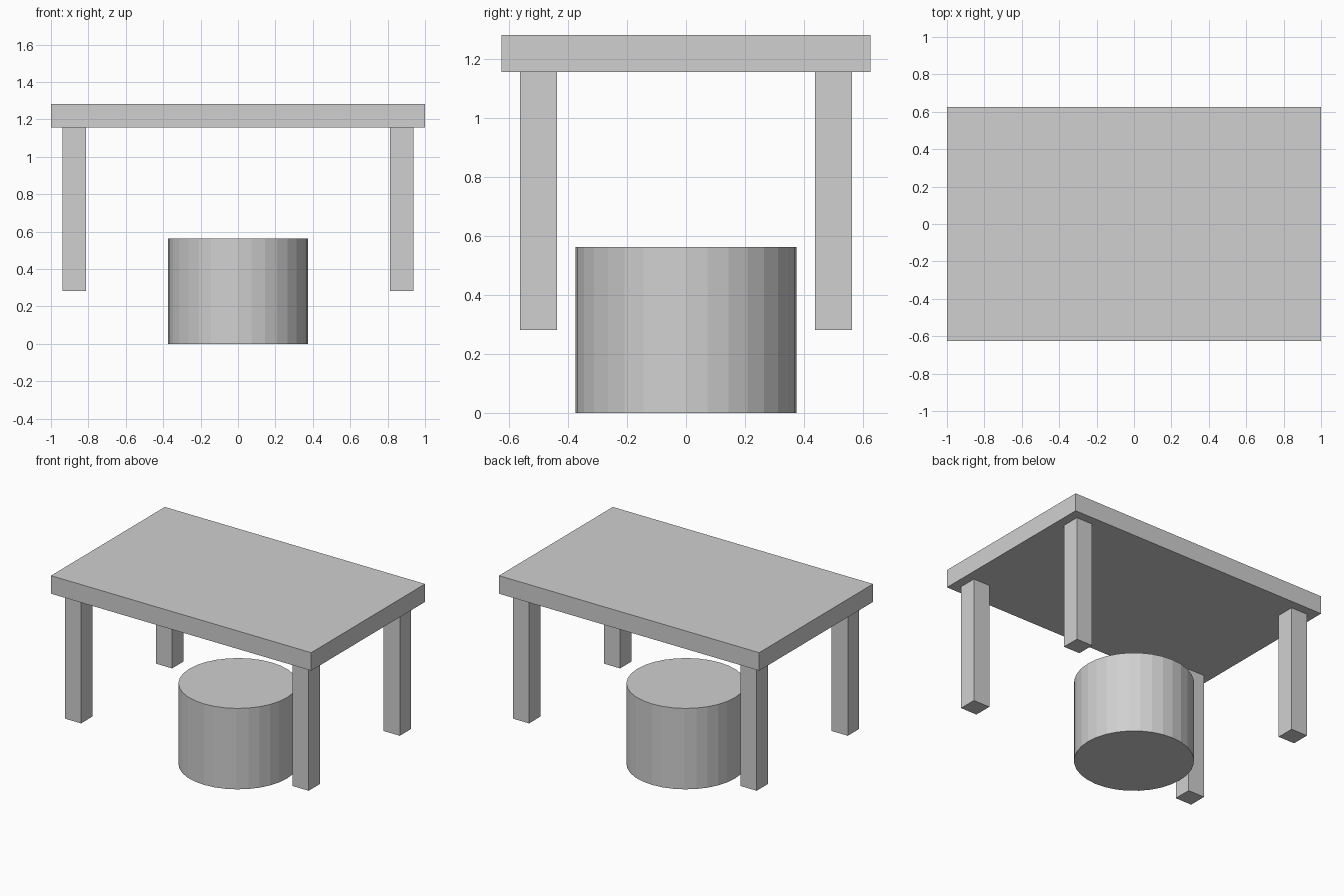
import bpy

cube = bpy.data.objects.get("Cube")
if cube:
    bpy.data.objects.remove(cube, do_unlink=True)

grey = bpy.data.materials.new("light_grey")
grey.use_nodes = True
colour = (0.63, 0.63, 0.63, 1)
grey.diffuse_color = colour
grey.node_tree.nodes["Principled BSDF"].inputs["Base Color"].default_value = colour


def finish(name):
    obj = bpy.context.object
    obj.name = name
    obj.data.materials.append(grey)
    return obj


def box(name, centre, size):
    bpy.ops.mesh.primitive_cube_add(size=1, location=centre)
    obj = finish(name)
    obj.scale = size
    bpy.ops.object.transform_apply(location=False, rotation=False, scale=True)
    return obj


LEG_BOTTOM = 0.281
LEG_HEIGHT = 0.875
TOP_THICK = 0.125
leg_top = LEG_BOTTOM + LEG_HEIGHT

# Table top
box("table_top", (0, 0, leg_top + TOP_THICK / 2), (2, 1.25, TOP_THICK))

# Four square legs
for x_name, sx in (("left", 1), ("right", -1)):
    for y_name, sy in (("front", -1), ("back", 1)):
        box(f"{y_name}_{x_name}_leg",
            (sx * 0.875, sy * 0.5, LEG_BOTTOM + LEG_HEIGHT / 2),
            (0.125, 0.125, LEG_HEIGHT))

# Faceted round stool under the table
bpy.ops.mesh.primitive_cylinder_add(vertices=32, radius=0.375, depth=0.5625,
                                    location=(0, 0, 0.28125))
finish("round_stool")
